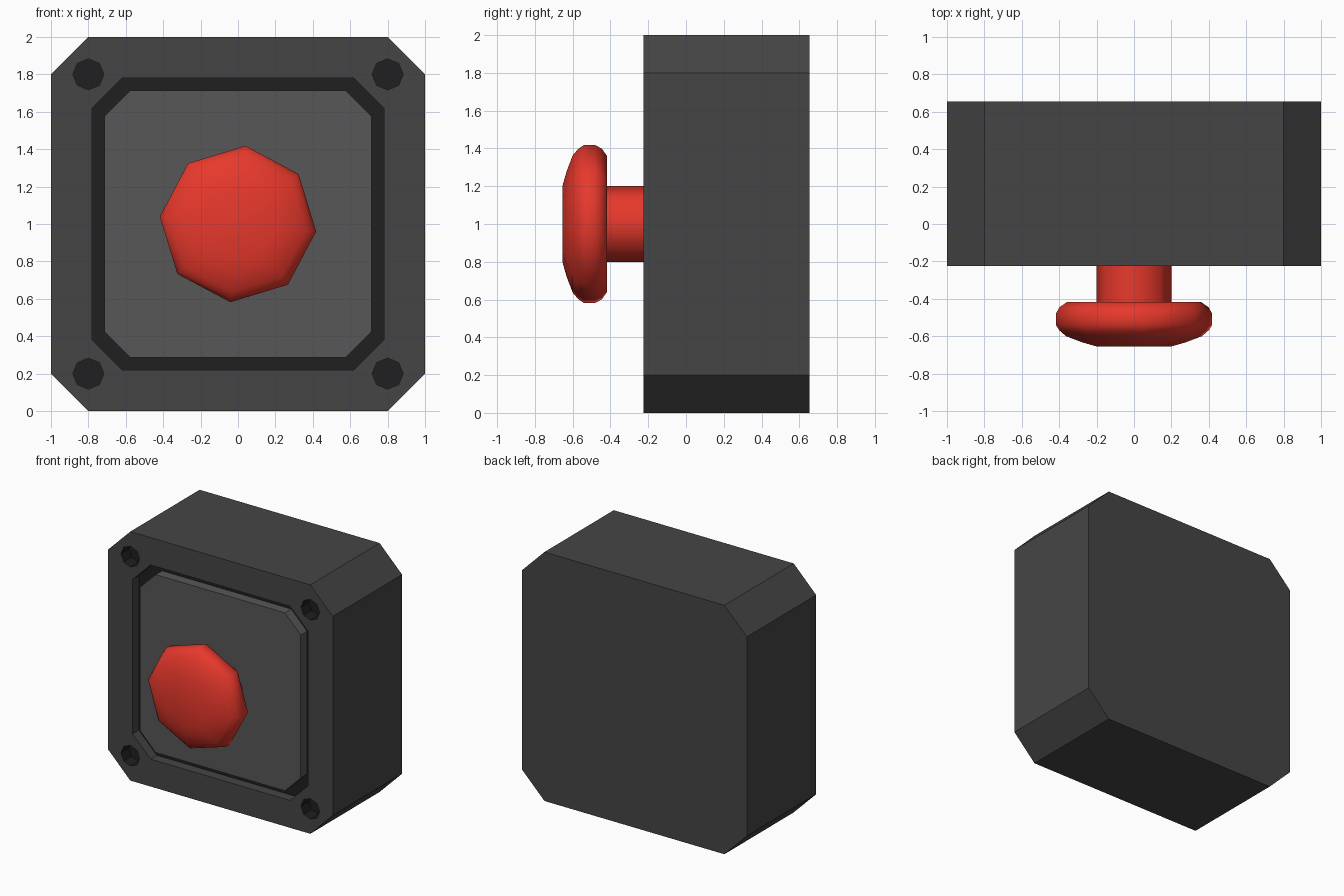
import bpy, bmesh, math

if "Cube" in bpy.data.objects:
    bpy.data.objects.remove(bpy.data.objects["Cube"])


def material(name, rgb):
    m = bpy.data.materials.new(name)
    m.diffuse_color = (*rgb, 1)
    m.use_nodes = True
    m.node_tree.nodes["Principled BSDF"].inputs["Base Color"].default_value = m.diffuse_color
    return m


RED = material("red_plastic", (0.8, 0.04, 0.025))
BODY = material("body_grey", (0.06, 0.06, 0.06))
PANEL = material("panel_grey", (0.095, 0.095, 0.095))
DARK = material("recess_dark", (0.014, 0.014, 0.014))


def chamfered_square(half, cut, y):
    a, b = half, half - cut
    pts = [(a, -b), (a, b), (b, a), (-b, a), (-a, b), (-a, -b), (-b, -a), (b, -a)]
    return [(x, y, z + 1) for x, z in pts]


def octagon(radius, y, cx=0, cz=1, turn=0):
    angles = [math.radians(45 * i + turn) for i in range(8)]
    return [(cx + radius * math.cos(a), y, cz + radius * math.sin(a)) for a in angles]


def loft(name, rings, mats):
    """Skin a stack of eight-sided rings and cap both ends; last material goes on the end cap."""
    bm = bmesh.new()
    loops = [[bm.verts.new(p) for p in ring] for ring in rings]
    for lo, hi in zip(loops, loops[1:]):
        for i in range(8):
            j = (i + 1) % 8
            bm.faces.new((lo[i], lo[j], hi[j], hi[i]))
    bm.faces.new(loops[0])
    bm.faces.new(loops[-1]).material_index = len(mats) - 1
    bmesh.ops.recalc_face_normals(bm, faces=bm.faces)
    mesh = bpy.data.meshes.new(name)
    bm.to_mesh(mesh)
    bm.free()
    for m in mats:
        mesh.materials.append(m)
    obj = bpy.data.objects.new(name, mesh)
    bpy.context.collection.objects.link(obj)
    return obj


def smooth(obj, angle):
    bpy.ops.object.select_all(action='DESELECT')
    obj.select_set(True)
    bpy.context.view_layer.objects.active = obj
    bpy.ops.object.shade_smooth_by_angle(angle=math.radians(angle))


FRONT, BACK, FLOOR = -0.225, 0.655, -0.145

# Housing with a recessed opening in the front
housing = loft("housing", [
    chamfered_square(1.0, 0.2, BACK),
    chamfered_square(1.0, 0.2, FRONT),
    chamfered_square(0.78, 0.16, FRONT),
    chamfered_square(0.78, 0.16, FLOOR),
], [BODY, DARK])

# Screw holes in the four corners
for sx in (-1, 1):
    for sz in (-1, 1):
        cx, cz = 0.8 * sx, 1 + 0.8 * sz
        cutter = loft("screw_hole_cutter", [octagon(0.083, y, cx, cz)
                                            for y in (FRONT - 0.1, FRONT + 0.1)], [DARK])
        cutter.hide_render = True
        cutter.hide_set(True)
        cut = housing.modifiers.new("screw_hole", 'BOOLEAN')
        cut.operation = 'DIFFERENCE'
        cut.solver = 'EXACT'
        cut.material_mode = 'TRANSFER'
        cut.object = cutter

# Face panel, flush with the housing and surrounded by the groove
loft("face_panel", [chamfered_square(0.715, 0.14, y) for y in (FLOOR + 0.01, FRONT)], [PANEL])

# Button stem
stem = loft("button_stem", [octagon(0.2, y) for y in (FRONT + 0.02, -0.43)], [RED])
smooth(stem, 50)

# Mushroom button cap
profile = [(0.36, -0.417), (0.40, -0.445), (0.42, -0.48), (0.42, -0.54),
           (0.40, -0.57), (0.365, -0.60), (0.28, -0.632), (0.2, -0.655)]
cap = loft("button_cap", [octagon(r, y, turn=-5.5) for r, y in profile], [RED])
smooth(cap, 50)
